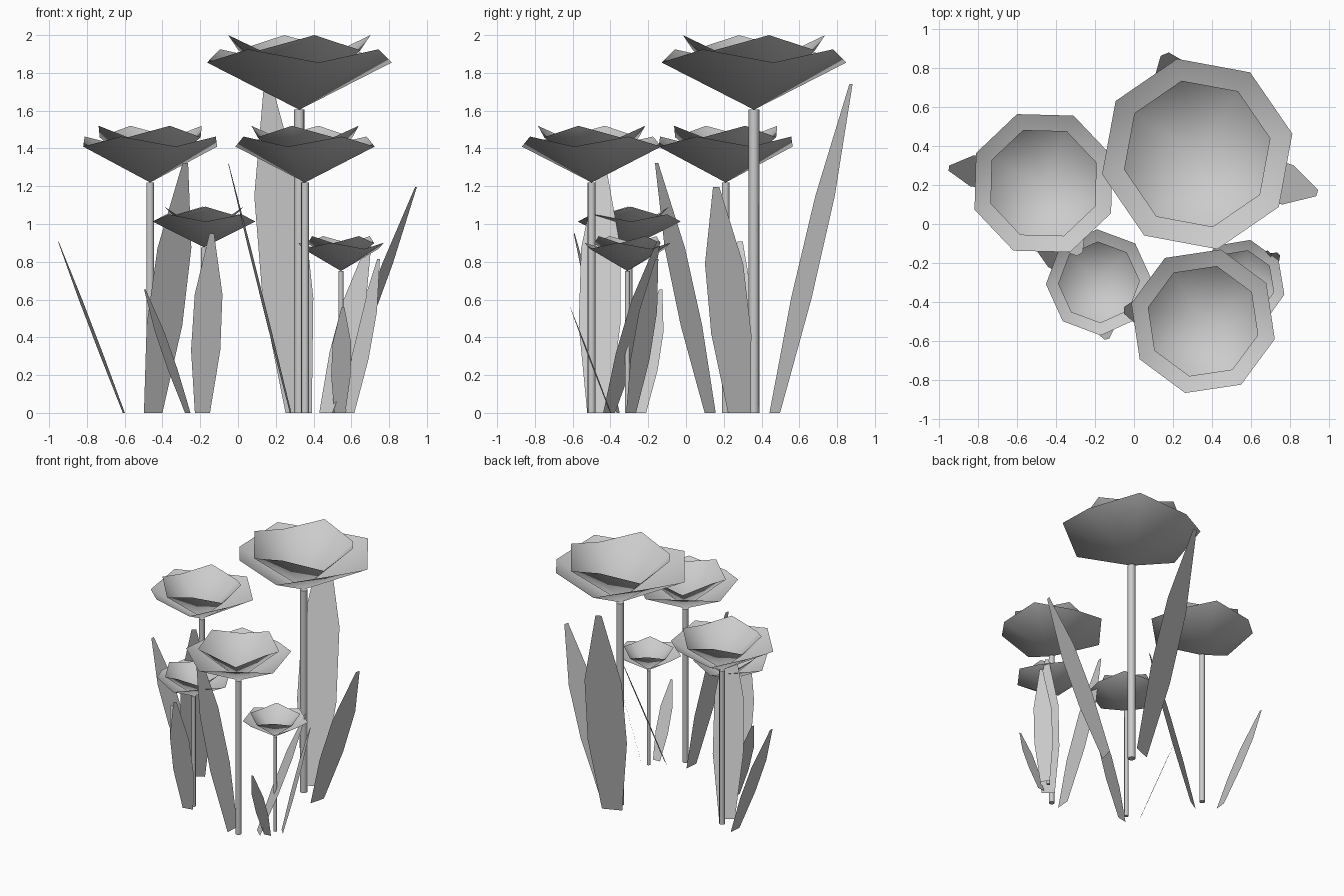
import bpy, bmesh, math
from mathutils import Vector

cube = bpy.data.objects.get("Cube")
if cube:
    bpy.data.objects.remove(cube, do_unlink=True)

grey = bpy.data.materials.new("plain_grey")
grey.use_nodes = True
colour = (0.6, 0.6, 0.6, 1)
grey.diffuse_color = colour
grey.node_tree.nodes["Principled BSDF"].inputs["Base Color"].default_value = colour

STEM = 3.21  # stem height for a flower of unit radius


def polar(r, degrees, z=0.0):
    a = math.radians(degrees)
    return Vector((r * math.cos(a), r * math.sin(a), z))


def finish(name, bm, smooth):
    mesh = bpy.data.meshes.new(name)
    bm.to_mesh(mesh)
    bm.free()
    mesh.materials.append(grey)
    for p in mesh.polygons:
        p.use_smooth = smooth
    return mesh


def petal_bowl(name, radius, base, z_even, z_odd):
    """Eight-sided bowl with a zigzag rim, fanned out from its base point."""
    bm = bmesh.new()
    tip = bm.verts.new((0, 0, base))
    rim = [bm.verts.new(polar(radius, 45 * i, z_odd if i % 2 else z_even))
           for i in range(8)]
    for i in range(8):
        bm.faces.new((tip, rim[i], rim[(i + 1) % 8]))
    return finish(name, bm, True)


def stem_mesh(name):
    bm = bmesh.new()
    r = 0.057
    bmesh.ops.create_cone(bm, cap_ends=True, segments=8, radius1=r, radius2=r,
                          depth=STEM)
    bmesh.ops.translate(bm, verts=bm.verts, vec=(0, 0, STEM / 2))
    mesh = finish(name, bm, True)
    for p in mesh.polygons:
        p.use_smooth = abs(p.normal.z) < 0.5
    return mesh


def leaf_mesh(name, base, lean_angle, lean, height, widths):
    """Flat blade leaning outward, with its width across the lean."""
    bm = bmesh.new()
    rise = polar(lean, lean_angle, height)
    across = polar(0.5, lean_angle + 90)
    left, right = [], []
    for t, w in widths:
        mid = base + rise * t
        left.append(bm.verts.new(mid + across * w))
        right.append(bm.verts.new(mid - across * w))
    bm.faces.new(right + left[::-1])
    return finish(name, bm, False)


# Parts of one flower of unit radius
parts = {
    "stem": stem_mesh("stem"),
    "outer_petals": petal_bowl("outer_petals", 1.0, STEM, STEM + 0.5, STEM + 0.64),
    "inner_petals": petal_bowl("inner_petals", 0.77, STEM + 0.02, STEM + 0.79, STEM + 0.63),
    "tall_leaf": leaf_mesh("tall_leaf", polar(0.22, 80), 100, 0.87, 3.48,
                           [(0, 0.3), (0.35, 0.58), (0.66, 0.55), (1, 0.09)]),
    "short_leaf": leaf_mesh("short_leaf", polar(0.38, -36), -27.5, 0.92, 2.39,
                            [(0, 0.25), (0.35, 0.44), (0.66, 0.42), (1, 0.07)]),
}

# Flowers: x, y, radius, turn
flowers = {
    "back": (0.325, 0.36, 0.5, 12),
    "side": (-0.465, 0.21, 0.38, 201),
    "front": (0.355, -0.5, 0.38, 76),
    "small": (-0.18, -0.3, 0.273, 182),
    "smallest": (0.545, -0.31, 0.234, -58),
}

for label, (x, y, radius, turn) in flowers.items():
    for part, mesh in parts.items():
        obj = bpy.data.objects.new(label + "_" + part, mesh)
        obj.location = (x, y, 0)
        obj.rotation_euler.z = math.radians(turn)
        obj.scale = (radius, radius, radius)
        bpy.context.scene.collection.objects.link(obj)
